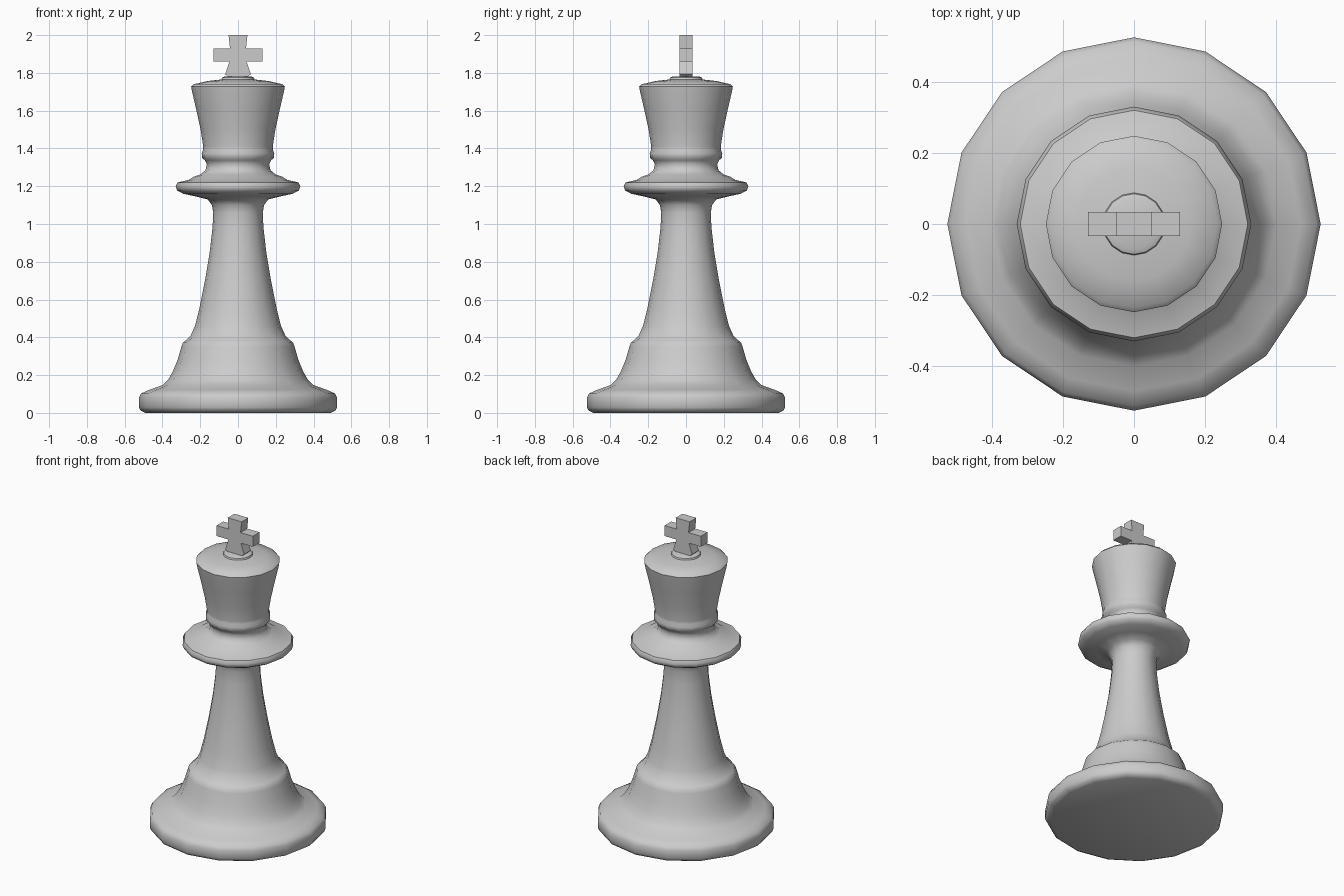
import bpy, bmesh, math

if "Cube" in bpy.data.objects:
    bpy.data.objects.remove(bpy.data.objects["Cube"])

SIDES = 16


def make_object(name, bm, smooth_angle=None):
    bmesh.ops.recalc_face_normals(bm, faces=bm.faces)
    mesh = bpy.data.meshes.new(name)
    bm.to_mesh(mesh)
    bm.free()
    obj = bpy.data.objects.new(name, mesh)
    bpy.context.collection.objects.link(obj)
    if smooth_angle:
        bpy.ops.object.select_all(action='DESELECT')
        obj.select_set(True)
        bpy.context.view_layer.objects.active = obj
        bpy.ops.object.shade_smooth_by_angle(angle=math.radians(smooth_angle))
    return obj


def lathe(name, profile):
    """Revolve (radius, height) points around z and cap both ends."""
    bm = bmesh.new()
    rings = []
    for r, z in profile:
        rings.append([bm.verts.new((r * math.cos(2 * math.pi * i / SIDES),
                                    r * math.sin(2 * math.pi * i / SIDES), z))
                      for i in range(SIDES)])
    for a, b in zip(rings, rings[1:]):
        for i in range(SIDES):
            j = (i + 1) % SIDES
            bm.faces.new((a[i], a[j], b[j], b[i]))
    bm.faces.new(rings[0])
    bm.faces.new(rings[-1])
    return make_object(name, bm, 50)


# Turned body: base, stem, collar, neck ring and flared head
lathe("turned_body", [
    # base
    (0.49, 0.0), (0.515, 0.012), (0.525, 0.03), (0.525, 0.08), (0.513, 0.103),
    (0.47, 0.122), (0.40, 0.147), (0.37, 0.175), (0.345, 0.22), (0.32, 0.28),
    (0.30, 0.35), (0.292, 0.372), (0.278, 0.383),
    # stem
    (0.25, 0.41), (0.228, 0.46), (0.205, 0.55), (0.175, 0.70), (0.15, 0.85),
    (0.135, 0.98), (0.131, 1.06), (0.138, 1.10), (0.16, 1.13),
    # collar
    (0.22, 1.145), (0.29, 1.16), (0.323, 1.178), (0.33, 1.20), (0.32, 1.22),
    (0.26, 1.234), (0.235, 1.25), (0.20, 1.262),
    # neck ring
    (0.172, 1.285), (0.165, 1.315), (0.175, 1.337), (0.19, 1.35),
    (0.192, 1.375), (0.184, 1.395), (0.184, 1.41),
    # head
    (0.198, 1.50), (0.222, 1.61), (0.243, 1.70), (0.248, 1.727), (0.235, 1.74),
    (0.16, 1.757), (0.088, 1.765), (0.085, 1.775), (0.07, 1.781)])

# Cross finial: half outline, mirrored in x and extruded through y
half = [(0.045, 1.772), (0.068, 1.793), (0.045, 1.86), (0.13, 1.86),
        (0.13, 1.928), (0.042, 1.928), (0.05, 2.0)]
outline = half + [(-x, z) for x, z in reversed(half)]
bm = bmesh.new()
face = bm.faces.new([bm.verts.new((x, -0.034, z)) for x, z in outline])
ext = bmesh.ops.extrude_face_region(bm, geom=[face], use_keep_orig=True)
bmesh.ops.translate(bm, vec=(0, 0.068, 0),
                    verts=[v for v in ext["geom"] if isinstance(v, bmesh.types.BMVert)])
make_object("cross_finial", bm)
